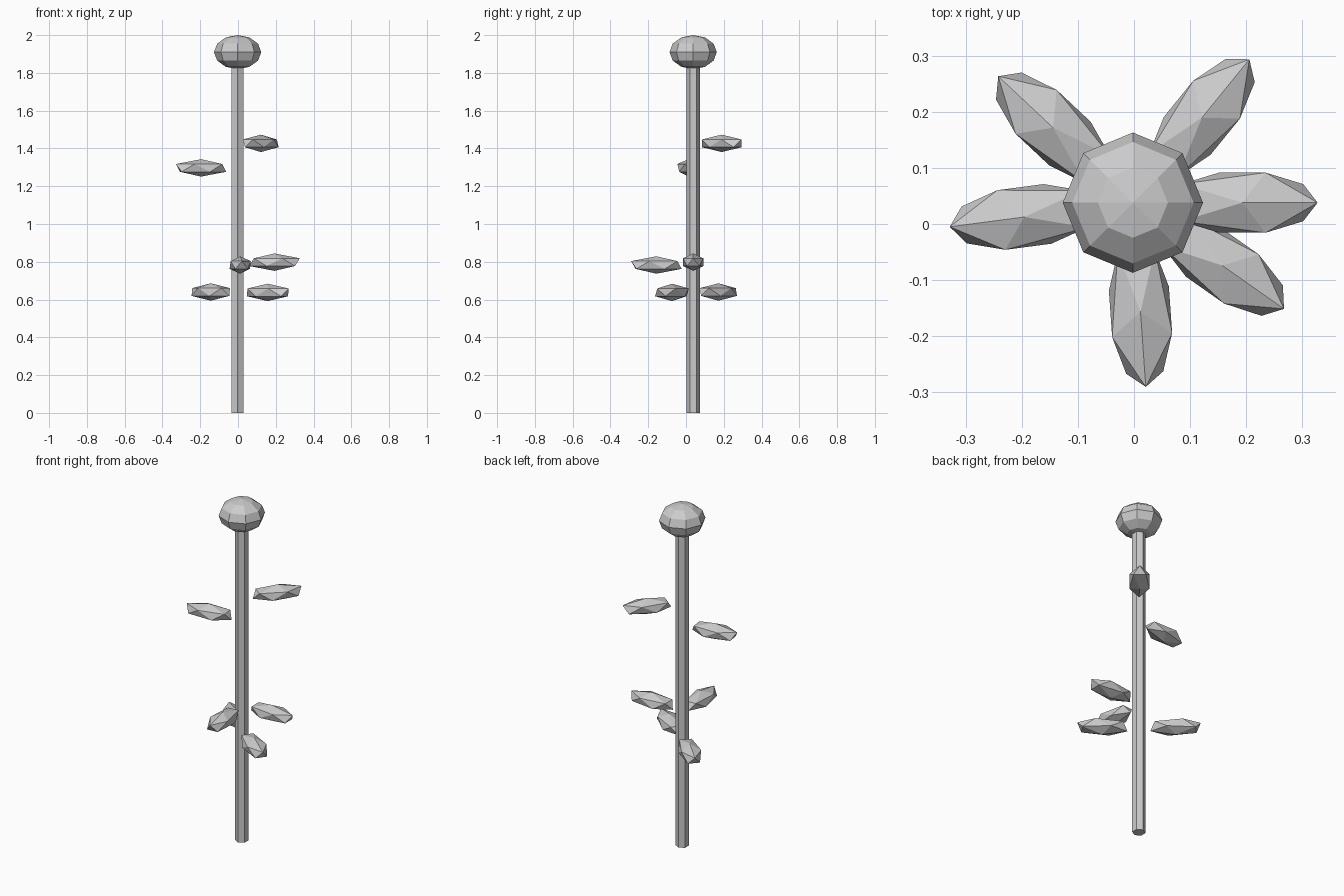
import bpy
from math import radians, cos, sin

if "Cube" in bpy.data.objects:
    bpy.data.objects.remove(bpy.data.objects["Cube"])

CX, CY = -0.002, 0.038   # stem axis

# Six-sided stem
stem_h = 1.91
bpy.ops.mesh.primitive_cylinder_add(vertices=6, radius=0.036, depth=stem_h,
                                    location=(CX, CY, stem_h / 2))
bpy.context.object.name = "stem"

# Flattened flower bud on top
bpy.ops.mesh.primitive_uv_sphere_add(segments=8, ring_count=6, radius=1,
                                     location=(CX, CY, 1.91))
bud = bpy.context.object
bud.name = "bud"
bud.scale = (0.125, 0.125, 0.09)

# Leaves: stretched icosahedra pointing outward (angle in degrees, height)
leaves = [(50.9, 1.427), (187.5, 1.297), (0, 0.798),
          (-86, 0.783), (136.8, 0.64), (-35.1, 0.638)]
REACH = 0.195
for i, (angle, z) in enumerate(leaves, 1):
    a = radians(angle)
    bpy.ops.mesh.primitive_ico_sphere_add(
        subdivisions=1, radius=1, rotation=(0, 0, a),
        location=(CX + REACH * cos(a), CY + REACH * sin(a), z))
    leaf = bpy.context.object
    leaf.name = f"leaf_{i}"
    leaf.scale = (0.15, 0.063, 0.046)
